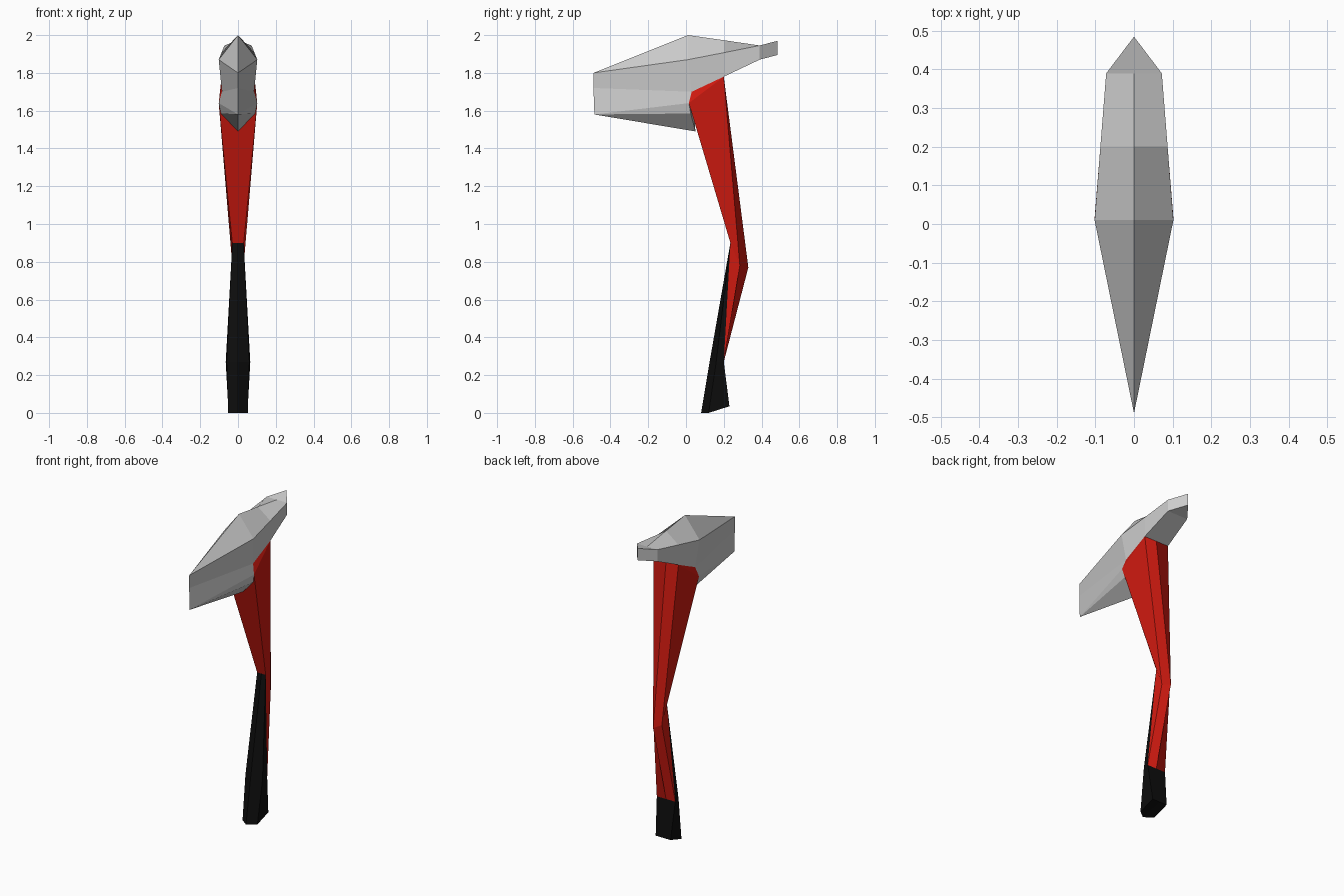
import bpy, bmesh

if "Cube" in bpy.data.objects:
    bpy.data.objects.remove(bpy.data.objects["Cube"])


def loft(name, stations, color=None, cap_end=False):
    """Bridge half cross-sections into a skin, then mirror it across x = 0."""
    bm = bmesh.new()
    rows = [[bm.verts.new(p) for p in s] for s in stations]
    for a, b in zip(rows, rows[1:]):
        for i in range(len(a) - 1):
            bm.faces.new((a[i], a[i + 1], b[i + 1], b[i]))
    if cap_end:
        bm.faces.new(rows[-1])
    twin = bmesh.ops.duplicate(bm, geom=bm.verts[:] + bm.edges[:] + bm.faces[:])["geom"]
    for v in twin:
        if isinstance(v, bmesh.types.BMVert):
            v.co.x *= -1
    bmesh.ops.remove_doubles(bm, verts=bm.verts[:], dist=0.0005)
    bmesh.ops.recalc_face_normals(bm, faces=bm.faces[:])
    mesh = bpy.data.meshes.new(name)
    bm.to_mesh(mesh)
    bm.free()
    obj = bpy.data.objects.new(name, mesh)
    bpy.context.collection.objects.link(obj)
    if color:
        mat = bpy.data.materials.new(name + "_paint")
        mat.diffuse_color = color
        mat.use_nodes = True
        mat.node_tree.nodes["Principled BSDF"].inputs["Base Color"].default_value = mat.diffuse_color
        mesh.materials.append(mat)
    return obj


# Blade: from the cutting edge to the thick middle, closed behind
edge_top, edge_mid, edge_low = (0, -.49, 1.80), (0, -.49, 1.72), (0, -.485, 1.58)
crown, cheek, waist = (0, .01, 2.0), (.102, .01, 1.87), (.085, .03, 1.70)
shoulder, chin, heel = (.102, .015, 1.64), (.09, .025, 1.585), (0, .05, 1.49)
loft("blade", [
    [edge_top, edge_top, edge_mid, edge_low, edge_low, edge_low],
    [crown, cheek, waist, shoulder, chin, heel],
], cap_end=True)

# Poll: tapers back from the middle to a short wedge
loft("poll", [
    [crown, cheek, waist, (0, .03, 1.70)],
    [(0, .20, 1.973), (.087, .20, 1.907), (.087, .20, 1.78), (0, .20, 1.78)],
    [(0, .39, 1.945), (.072, .39, 1.945), (.072, .39, 1.87), (0, .39, 1.87)],
    [(0, .485, 1.97), (0, .485, 1.97), (0, .485, 1.895), (0, .485, 1.895)],
])

# Handle: red shaft with a ridge along its back, bending at the knee
loft("handle_shaft", [
    [(0, .03, 1.70), waist, (.087, .20, 1.78), (0, .20, 1.78)],
    [(0, .015, 1.64), shoulder, (.087, .20, 1.78), (0, .20, 1.78)],
    [(0, .235, .90), (.03, .235, .90), (.03, .285, .78), (0, .33, .77)],
    [(0, .20, .27), (.065, .20, .27), (.065, .20, .27), (0, .20, .27)],
], (.62, .01, .005, 1))

# Grip: black front cover and foot
loft("grip", [
    [(0, .235, .90), (.03, .235, .90), (.03, .235, .90), (0, .235, .90)],
    [(0, .125, .27), (.06, .16, .27), (.065, .20, .27), (0, .20, .27)],
    [(0, .08, 0), (.052, .12, 0), (.052, .23, .035), (0, .23, .035)],
], (.004, .004, .004, 1), cap_end=True)
